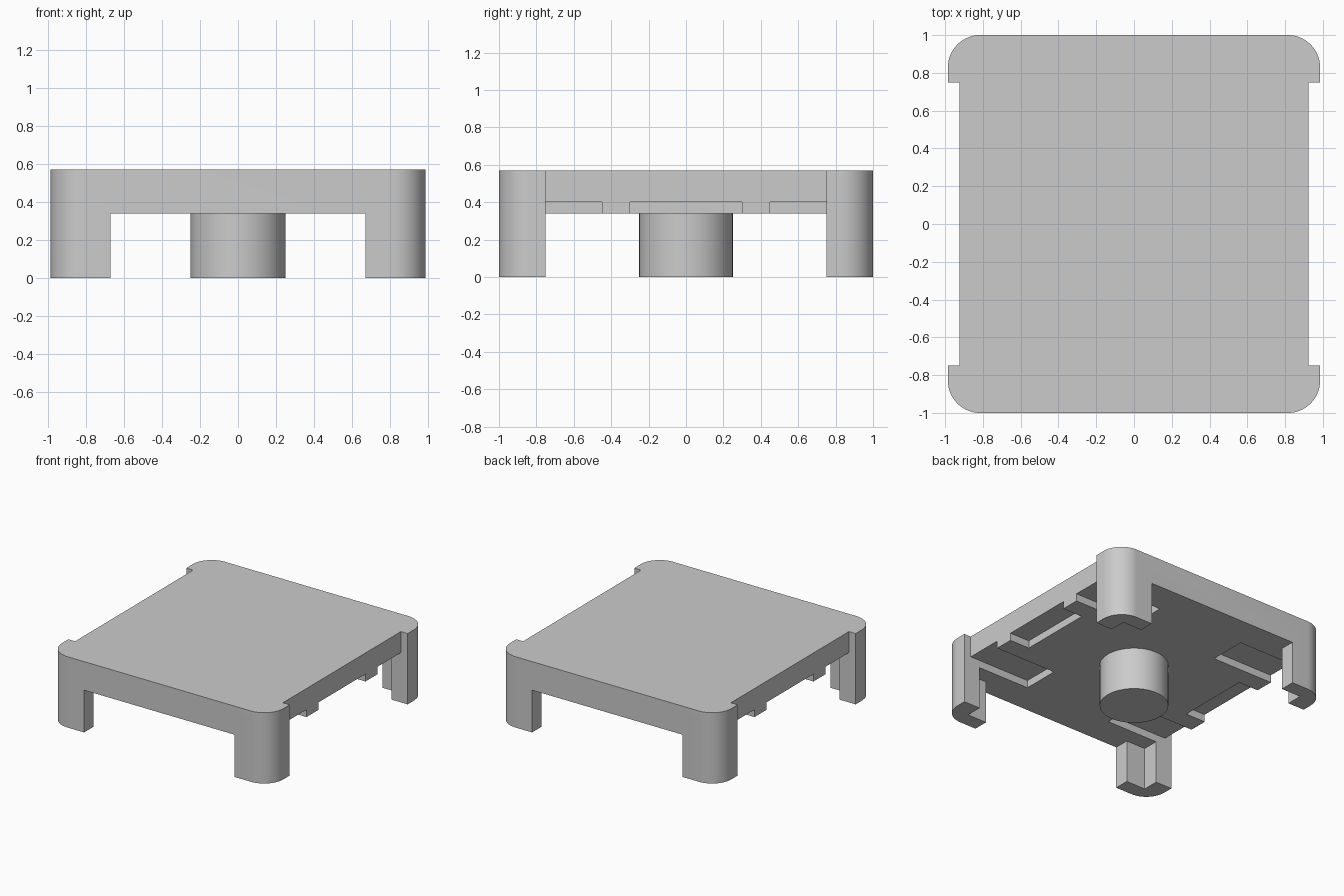
import bpy, bmesh, math

if "Cube" in bpy.data.objects:
    bpy.data.objects.remove(bpy.data.objects["Cube"], do_unlink=True)

HALF_X, HALF_Y, TOP = 0.985, 1.0, 0.57
UNDER, RECESS = 0.34, 0.40      # underside and recess ceiling heights
SIDE_X, END_Y = 0.925, 0.75     # inset long sides between the corners
RADIUS = 0.17

grey = bpy.data.materials.new("plain_grey")
grey.use_nodes = True
colour = (0.6, 0.6, 0.6, 1)
grey.diffuse_color = colour
grey.node_tree.nodes["Principled BSDF"].inputs["Base Color"].default_value = colour


def make_object(name, bm):
    bmesh.ops.recalc_face_normals(bm, faces=bm.faces)
    mesh = bpy.data.meshes.new(name)
    bm.to_mesh(mesh)
    bm.free()
    mesh.materials.append(grey)
    obj = bpy.data.objects.new(name, mesh)
    bpy.context.collection.objects.link(obj)
    return obj


def prism(name, outline, z0, z1):
    bm = bmesh.new()
    face = bm.faces.new([bm.verts.new((x, y, z0)) for x, y in outline])
    new = bmesh.ops.extrude_face_region(bm, geom=[face])["geom"]
    verts = [v for v in new if isinstance(v, bmesh.types.BMVert)]
    bmesh.ops.translate(bm, verts=verts, vec=(0, 0, z1 - z0))
    return make_object(name, bm)


def box(name, x0, x1, y0, y1, z0, z1):
    return prism(name, [(x0, y0), (x1, y0), (x1, y1), (x0, y1)], z0, z1)


def cut(target, cutter):
    mod = target.modifiers.new("cut", "BOOLEAN")
    mod.operation = "DIFFERENCE"
    mod.solver = "EXACT"
    mod.object = cutter
    bpy.context.view_layer.objects.active = target
    bpy.ops.object.modifier_apply(modifier=mod.name)
    bpy.data.objects.remove(cutter, do_unlink=True)


def smooth(obj):
    bpy.ops.object.select_all(action="DESELECT")
    obj.select_set(True)
    bpy.context.view_layer.objects.active = obj
    bpy.ops.object.shade_smooth_by_angle(angle=math.radians(30))


# Outline: rounded corner quarter, mirrored round, with inset long sides
quarter = [(SIDE_X, END_Y), (HALF_X, END_Y)]
for i in range(17):
    a = math.pi / 2 * i / 16
    quarter.append((HALF_X - RADIUS + RADIUS * math.cos(a),
                    HALF_Y - RADIUS + RADIUS * math.sin(a)))
outline = (quarter + [(-x, y) for x, y in reversed(quarter)]
           + [(-x, -y) for x, y in quarter]
           + [(x, -y) for x, y in reversed(quarter)])
body = prism("plate_with_corner_legs", outline, 0, TOP)

# Open the space under the plate, leaving four L-shaped legs
cut(body, box("long_opening", -0.67, 0.67, -1.2, 1.2, -0.2, UNDER))
cut(body, box("cross_opening", -1.2, 1.2, -END_Y, END_Y, -0.2, UNDER))
cut(body, box("leg_notches", -0.84, 0.84, -0.88, 0.88, -0.2, UNDER))

# Shallow recesses along both long sides of the underside
for side in (-1, 1):
    for y0, y1, inner in ((-END_Y, -0.45, 0.385), (-0.3, 0.3, 0.75), (0.45, END_Y, 0.385)):
        x0, x1 = sorted((side * inner, side * SIDE_X * 1.02))
        cut(body, box("recess", x0, x1, y0, y1, UNDER - 0.1, RECESS))
smooth(body)

# Central round peg
bm = bmesh.new()
bmesh.ops.create_cone(bm, cap_ends=True, segments=64, radius1=0.25, radius2=0.25, depth=UNDER)
bmesh.ops.translate(bm, verts=bm.verts, vec=(0, 0, UNDER / 2))
smooth(make_object("centre_peg", bm))
